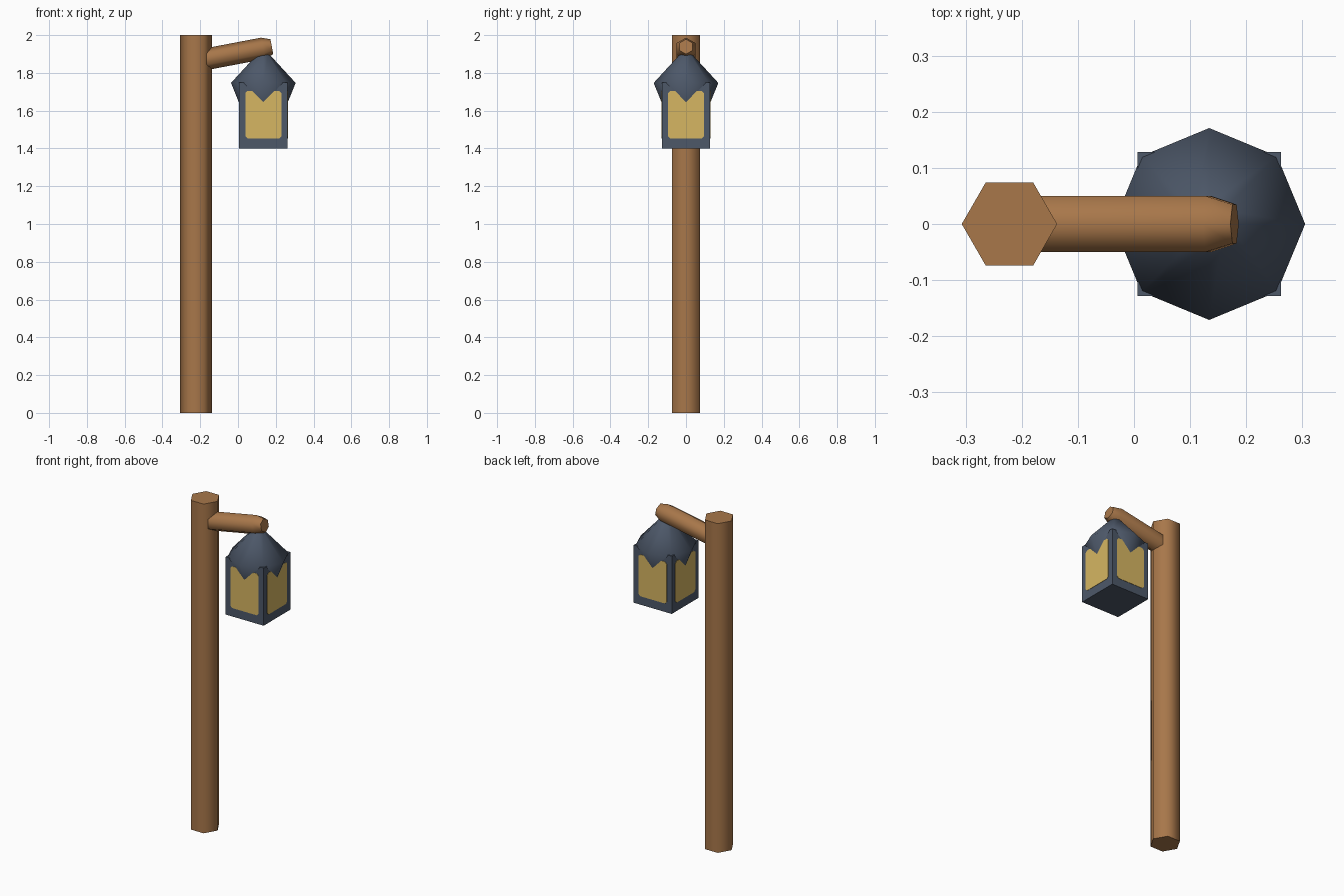
import bpy, bmesh, math
from mathutils import Matrix, Vector

if "Cube" in bpy.data.objects:
    bpy.data.objects.remove(bpy.data.objects["Cube"])


def srgb(r, g, b):
    lin = [((c / 255 + 0.055) / 1.055) ** 2.4 for c in (r, g, b)]
    return (*lin, 1.0)


def material(name, rgb):
    m = bpy.data.materials.new(name)
    m.diffuse_color = srgb(*rgb)
    m.use_nodes = True
    m.node_tree.nodes["Principled BSDF"].inputs["Base Color"].default_value = m.diffuse_color
    return m


wood = material("warm wood", (168, 119, 74))
metal = material("dark slate metal", (77, 88, 105))
glass = material("amber glass", (214, 182, 98))


def finish(name, bm, mat, smooth=False):
    bmesh.ops.recalc_face_normals(bm, faces=bm.faces)
    me = bpy.data.meshes.new(name)
    bm.to_mesh(me)
    bm.free()
    me.materials.append(mat)
    ob = bpy.data.objects.new(name, me)
    bpy.context.collection.objects.link(ob)
    if smooth:
        bpy.ops.object.select_all(action='DESELECT')
        ob.select_set(True)
        bpy.context.view_layer.objects.active = ob
        bpy.ops.object.shade_smooth_by_angle(angle=math.radians(65))
    return ob


def turned(name, sections, sides, matrix, mat):
    """Loft regular polygons given as (radius, height), capped at both ends."""
    bm = bmesh.new()
    rings = []
    for r, z in sections:
        ring = []
        for i in range(sides):
            a = 2 * math.pi * i / sides
            ring.append(bm.verts.new(matrix @ Vector((r * math.cos(a), r * math.sin(a), z))))
        rings.append(ring)
    for lo, hi in zip(rings, rings[1:]):
        for i in range(sides):
            j = (i + 1) % sides
            bm.faces.new((lo[i], lo[j], hi[j], hi[i]))
    bm.faces.new(rings[0])
    bm.faces.new(rings[-1])
    bmesh.ops.remove_doubles(bm, verts=bm.verts, dist=1e-5)
    return finish(name, bm, mat, True)


# Hexagonal post
turned("post", [(0.085, 0), (0.085, 2.0)], 6, Matrix.Translation((-0.222, 0, 0)), wood)

# Tilted hexagonal arm with a tapered tip
tilt = math.atan(0.19)
arm_frame = Matrix.Translation((0.133, 0, 1.93)) @ Matrix.Rotation(math.pi / 2 - tilt, 4, 'Y')
turned("arm", [(0.0575, -0.36), (0.0575, 0), (0.040, 0.047)], 6, arm_frame, wood)

# Eight-sided roof whose underside tapers into the lantern body
CX = 0.134
turned("lantern_roof", [(0.112, 1.60), (0.171, 1.747), (0.035, 1.895), (0.012, 1.908)],
       8, Matrix.Translation((CX, 0, 0)), metal)

# Lantern body
HALF, Z0, Z1 = 0.128, 1.40, 1.75
bm = bmesh.new()
bmesh.ops.create_cube(bm, size=1, matrix=Matrix.Translation((CX, 0, (Z0 + Z1) / 2))
                      @ Matrix.Diagonal((2 * HALF, 2 * HALF, Z1 - Z0, 1)))
finish("lantern_body", bm, metal)

# Chamfered window plates on the four sides
W, B, T, C = 0.095, 1.452, 1.705, 0.012
outline = [(-W + C, B), (W - C, B), (W, B + C), (W, T - C),
           (W - C, T), (-W + C, T), (-W, T - C), (-W, B + C)]
for k, side in enumerate(("front", "right", "back", "left")):
    frame = Matrix.Translation((CX, 0, 0)) @ Matrix.Rotation(k * math.pi / 2, 4, 'Z')
    bm = bmesh.new()
    face = bm.faces.new([bm.verts.new(frame @ Vector((x, -HALF - 0.002, z))) for x, z in outline])
    new = bmesh.ops.extrude_face_region(bm, geom=[face], use_keep_orig=True)["geom"]
    inward = frame.to_3x3() @ Vector((0, 0.004, 0))
    bmesh.ops.translate(bm, vec=inward, verts=[v for v in new if isinstance(v, bmesh.types.BMVert)])
    finish(side + "_window", bm, glass)
